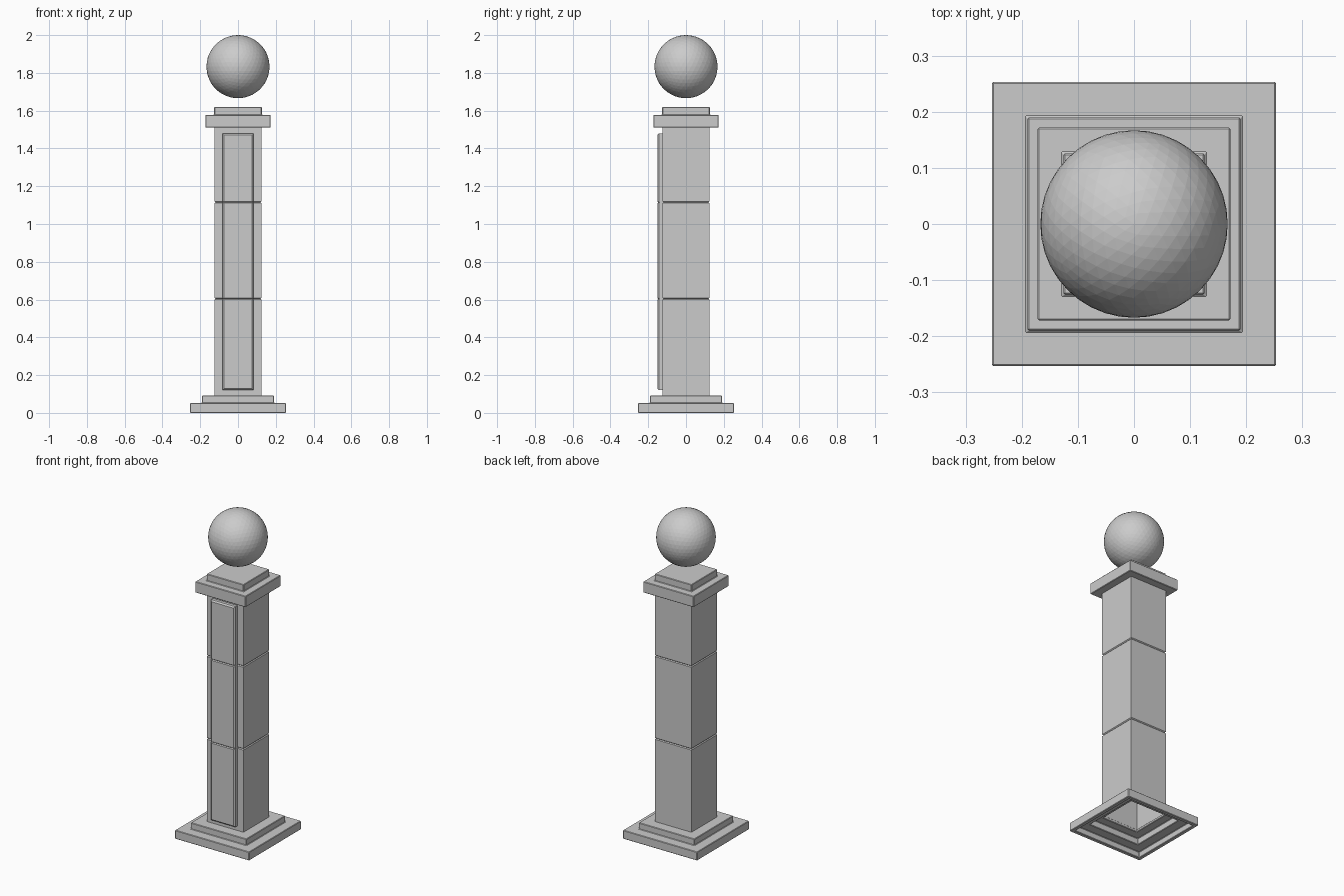
import bpy, bmesh

if "Cube" in bpy.data.objects:
    bpy.data.objects.remove(bpy.data.objects["Cube"])

def finish(bm, name, bevel=0.0):
    mesh = bpy.data.meshes.new(name)
    bm.to_mesh(mesh)
    bm.free()
    ob = bpy.data.objects.new(name, mesh)
    bpy.context.collection.objects.link(ob)
    if bevel:
        mod = ob.modifiers.new("soft_edges", 'BEVEL')
        mod.width = bevel
        mod.segments = 1
        mod.limit_method = 'ANGLE'
    return ob

def loft(bm, rings, closed=False):
    loops = [[bm.verts.new(p) for p in ring] for ring in rings]
    n = len(loops[0])
    pairs = list(zip(loops, loops[1:]))
    if closed:
        pairs.append((loops[-1], loops[0]))
    for a, b in pairs:
        for i in range(n):
            j = (i + 1) % n
            bm.faces.new((a[i], a[j], b[j], b[i]))
    return loops

def square(h, z):
    return [(-h, -h, z), (h, -h, z), (h, h, z), (-h, h, z)]

# Stepped base, hollow underneath
bm = bmesh.new()
profile = [(0.12, 0.075), (0.172, 0.075), (0.172, 0.036), (0.23, 0.036), (0.23, 0.0),
           (0.2535, 0.0), (0.2535, 0.053), (0.19, 0.053), (0.19, 0.092), (0.12, 0.092)]
loft(bm, [square(h, z) for h, z in profile], closed=True)
bmesh.ops.recalc_face_normals(bm, faces=bm.faces[:])
finish(bm, "stepped_base", 0.003)

# Shaft: open tube with two seam grooves
H, P, LOW, HIGH, SHIFT = 0.125, 0.083, 0.12, 1.48, 0.027

def shaft_ring(z, inset=0.0):
    h = H - inset
    return [(-h, -h, z), (-P, -h, z), (P, -h, z), (h, -h, z),
            (h, h, z), (P, h, z), (-P, h, z), (-h, h, z)]

rings = [shaft_ring(0.078), shaft_ring(LOW)]
for seam in (0.604, 1.115):
    rings += [shaft_ring(seam - 0.005), shaft_ring(seam, 0.005), shaft_ring(seam + 0.005)]
rings += [shaft_ring(HIGH), shaft_ring(1.512)]
bm = bmesh.new()
loft(bm, rings)

def push(faces, dy, margin=0.0):
    geom = bmesh.ops.extrude_face_region(bm, geom=faces)["geom"]
    for v in (g for g in geom if isinstance(g, bmesh.types.BMVert)):
        v.co.y += dy
        v.co.x -= margin if v.co.x > 0 else -margin
        if abs(v.co.z - LOW) < 1e-4:
            v.co.z += margin
        elif abs(v.co.z - HIGH) < 1e-4:
            v.co.z -= margin
    return [g for g in geom if isinstance(g, bmesh.types.BMFace)]

def panel_faces(side):
    out = []
    for f in bm.faces:
        c = f.calc_center_median()
        if LOW < c.z < HIGH and abs(c.x) < 0.01 and c.y * side > 0.1:
            out.append(f)
    return out

# Raised front panel with chamfer, matching sunken back panel
front = push(panel_faces(-1), -SHIFT + 0.008)
push(front, -0.008, 0.008)
push(panel_faces(1), -SHIFT)
finish(bm, "shaft")

# Capital slab with smaller block on top
bm = bmesh.new()
cap = [(0.172, 1.51), (0.172, 1.578), (0.126, 1.578), (0.126, 1.62)]
loops = loft(bm, [square(h, z) for h, z in cap])
bm.faces.new(loops[0][::-1])
bm.faces.new(loops[-1])
finish(bm, "capital", 0.003)

# Floating faceted ball
bm = bmesh.new()
bmesh.ops.create_icosphere(bm, subdivisions=4, radius=0.167)
bmesh.ops.translate(bm, verts=bm.verts[:], vec=(0, 0, 1.833))
finish(bm, "ball")
